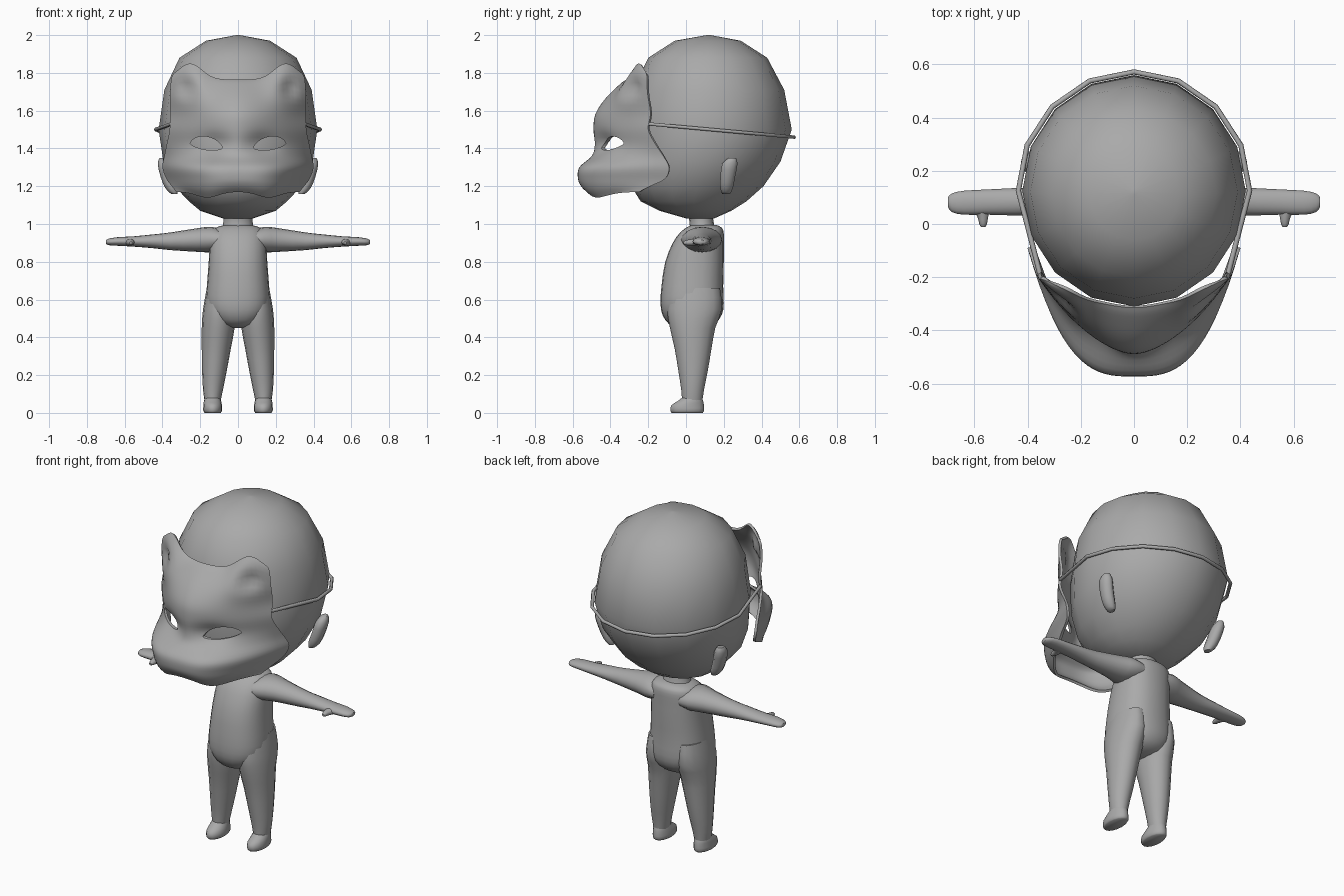
import bpy, bmesh, math
from mathutils import Vector

if "Cube" in bpy.data.objects:
    bpy.data.objects.remove(bpy.data.objects["Cube"])

GREY = bpy.data.materials.new("plain grey")
GREY.diffuse_color = (0.4, 0.4, 0.4, 1)
GREY.use_nodes = True
GREY.node_tree.nodes["Principled BSDF"].inputs["Base Color"].default_value = GREY.diffuse_color


def finish(name, bm, angle=50):
    bmesh.ops.recalc_face_normals(bm, faces=bm.faces)
    me = bpy.data.meshes.new(name)
    bm.to_mesh(me)
    bm.free()
    me.materials.append(GREY)
    ob = bpy.data.objects.new(name, me)
    bpy.context.collection.objects.link(ob)
    select(ob)
    bpy.ops.object.shade_smooth_by_angle(angle=math.radians(angle))
    return ob


def select(ob):
    bpy.ops.object.select_all(action='DESELECT')
    bpy.context.view_layer.objects.active = ob
    ob.select_set(True)


def smooth_rows(rows, n):
    """Catmull-Rom resampling of a table of rows, n steps per span."""
    if n == 1:
        return rows
    out = []
    for i in range(len(rows) - 1):
        a, b, c, d = (rows[min(max(i + k, 0), len(rows) - 1)] for k in (-1, 0, 1, 2))
        for s in range(n):
            t = s / n
            out.append([q + .5 * t * (r - p + t * (2*p - 5*q + 4*r - w + t * (3*(q - r) + w - p)))
                        for p, q, r, w in zip(a, b, c, d)])
    return out + [rows[-1]]


def loft(name, axis, rings, seg=16, n=2, sx=1, power=1.0):
    """Oval rings (position, a min, a max, b min, b max) stacked along an axis."""
    bm = bmesh.new()
    loops = []
    others = [k for k in range(3) if k != axis]
    for t, a0, a1, b0, b1 in smooth_rows(rings, n):
        loop = []
        for k in range(seg):
            th = 2 * math.pi * k / seg
            c, s = math.cos(th), math.sin(th)
            c, s = (math.copysign(abs(v) ** power, v) for v in (c, s))
            co = Vector()
            co[axis] = t
            co[others[0]] = (a0 + a1) / 2 + (a1 - a0) / 2 * c
            co[others[1]] = (b0 + b1) / 2 + (b1 - b0) / 2 * s
            co.x *= sx
            loop.append(bm.verts.new(co))
        loops.append(loop)
    for p, q in zip(loops, loops[1:]):
        for k in range(seg):
            m = (k + 1) % seg
            bm.faces.new((p[k], p[m], q[m], q[k]))
    bm.faces.new(loops[0])
    bm.faces.new(loops[-1])
    return finish(name, bm)


# Head, neck and torso
sym = lambda rows: [(z, -r, r, f, b) for z, r, f, b in rows]
loft("head", 2, sym([
    (1.03, .08, .00, .15), (1.07, .20, -.14, .24), (1.12, .26, -.24, .32),
    (1.2, .335, -.29, .41), (1.33, .395, -.31, .50), (1.5, .42, -.31, .56),
    (1.71, .39, -.28, .52), (1.88, .31, -.20, .43), (1.97, .17, -.06, .29),
    (2.0, .01, .11, .13)]), n=1)
loft("neck", 2, sym([(.95, .1, .0, .17), (.99, .08, .02, .15), (1.06, .075, .01, .14)]))
loft("torso", 2, sym([
    (.45, .03, -.03, .08), (.47, .1, -.09, .15), (.52, .15, -.125, .19),
    (.58, .17, -.135, .2), (.67, .165, -.13, .197), (.8, .155, -.11, .2),
    (.9, .15, -.07, .2), (.95, .14, -.035, .2), (.98, .12, .0, .19),
    (.995, .07, .03, .16)]), seg=24, power=.85)

for side, sx in (("left", 1), ("right", -1)):
    # Limbs, each tapering to its end
    loft(side + "_arm", 0, [
        (.08, -.03, .19, .86, .97), (.14, -.02, .19, .85, .985), (.22, .01, .165, .853, .977),
        (.36, .03, .14, .862, .955), (.45, .032, .135, .872, .945), (.55, .035, .13, .88, .935),
        (.64, .035, .125, .885, .93), (.685, .045, .115, .888, .922),
        (.7, .065, .1, .895, .915)], sx=sx)
    loft(side + "_thumb", 1, [
        (-.012, .56, .575, .893, .907), (.0, .553, .582, .888, .914),
        (.03, .548, .59, .885, .92), (.07, .54, .62, .885, .925)], seg=8, sx=sx)
    loft(side + "_leg", 2, [
        (.05, .095, .175, -.02, .085), (.12, .08, .185, -.025, .095),
        (.22, .06, .19, -.04, .115), (.34, .038, .192, -.06, .135),
        (.45, .018, .192, -.085, .155), (.55, .015, .185, -.1, .19),
        (.66, .03, .165, -.08, .18)], sx=sx)
    loft(side + "_foot", 2, [
        (0, .092, .176, -.075, .088), (.012, .084, .184, -.083, .096),
        (.04, .085, .183, -.078, .095), (.065, .09, .18, -.04, .09),
        (.09, .097, .172, -.01, .08)], sx=sx)
    loft(side + "_ear", 2, [
        (1.16, .32, .355, .19, .235), (1.19, .32, .385, .18, .25), (1.25, .34, .41, .18, .262),
        (1.32, .36, .425, .19, .275), (1.35, .38, .415, .225, .265)], seg=10, sx=sx)

# Animal mask: half width, centre and edge depth, and roundness at each height
MASK = [
    (1.765, .325, -.315, -.20, 1.8), (1.74, .352, -.35, -.19, 1.8),
    (1.66, .36, -.43, -.185, 1.8), (1.58, .36, -.48, -.185, 1.8),
    (1.5, .362, -.49, -.20, 1.8), (1.42, .378, -.485, -.16, 1.9),
    (1.36, .39, -.50, -.12, 2.4), (1.3, .4, -.565, -.09, 3),
    (1.24, .38, -.572, -.11, 3), (1.2, .35, -.555, -.19, 2.8),
    (1.17, .325, -.525, -.25, 2.3)]
gauss = lambda d, w: math.exp(-(d / w) ** 2)
COLS = 18
bm = bmesh.new()
rows = []
for z, w, yc, ye, p in smooth_rows(MASK, 4):
    row = []
    for k in range(-COLS, COLS + 1):
        u = abs(k) / COLS
        x = w * u
        zz = z + .085 * gauss(u - .78, .27) * max(0, (z - 1.58) / .185) ** 1.5
        zz -= .03 * gauss(u - .5, .25) * max(0, (1.24 - z) / .07)
        y = yc + (ye - yc) * u ** p
        r = math.hypot(x - .275, zz - 1.72)
        y += .055 * gauss(r, .05) - .045 * gauss(r, .1)          # ear dish and rim
        y += .035 * gauss(x - .13, .08) * gauss(zz - 1.42, .06)  # eye socket
        row.append(bm.verts.new((math.copysign(x, k), y, zz)))
    rows.append(row)
for p, q in zip(rows, rows[1:]):
    for k in range(2 * COLS):
        bm.faces.new((p[k], p[k + 1], q[k + 1], q[k]))
# Give the sheet thickness toward the head
bmesh.ops.recalc_face_normals(bm, faces=bm.faces)
if sum(f.normal.y for f in bm.faces) > 0:
    bmesh.ops.reverse_faces(bm, faces=bm.faces)
mask = finish("mask", bm, 40)
solid = mask.modifiers.new("thickness", 'SOLIDIFY')
solid.thickness = .014
solid.offset = -1
select(mask)
bpy.ops.object.modifier_apply(modifier=solid.name)

# Almond eye openings cut through the mask
bm = bmesh.new()
for sx in (1, -1):
    ring = []
    for k in range(24):
        th = 2 * math.pi * k / 24
        c, s = math.cos(th), math.sin(th)
        h = (.048 if s > 0 else .022) * s * abs(s) ** .3
        ring.append((sx * (.168 + .085 * c), 1.415 + .012 * c + h))
    front, back = ([bm.verts.new((x, y, z)) for x, z in ring] for y in (-.8, .0))
    bm.faces.new(front)
    bm.faces.new(back)
    for k in range(24):
        m = (k + 1) % 24
        bm.faces.new((front[k], front[m], back[m], back[k]))
cutter = finish("eye_cutter", bm)
cutter.hide_render = True
cut = mask.modifiers.new("eyes", 'BOOLEAN')
cut.operation = 'DIFFERENCE'
cut.object = cutter
cut.solver = 'EXACT'
select(mask)
bpy.ops.object.modifier_apply(modifier=cut.name)
bpy.data.objects.remove(cutter)
select(mask)
bpy.ops.object.shade_smooth_by_angle(angle=math.radians(40))

# Strap running round the back of the head
angles = [math.radians(a) for a in (-30, *[22.5 * k for k in range(9 + 0)], 210)]
pts = [(.435 * math.cos(a), .125 + .447 * math.sin(a)) for a in angles]
pts = [(.352, -.195)] + pts + [(-.352, -.195)]
cu = bpy.data.curves.new("strap", 'CURVE')
cu.dimensions = '3D'
cu.bevel_depth = .01
cu.bevel_resolution = 1
sp = cu.splines.new('POLY')
sp.points.add(len(pts) - 1)
for point, (x, y) in zip(sp.points, pts):
    point.co = (x, y, 1.53 - .07 * (y + .2) / .77, 1)
strap = bpy.data.objects.new("strap", cu)
bpy.context.collection.objects.link(strap)
cu.materials.append(GREY)
select(strap)
bpy.ops.object.convert(target='MESH')
